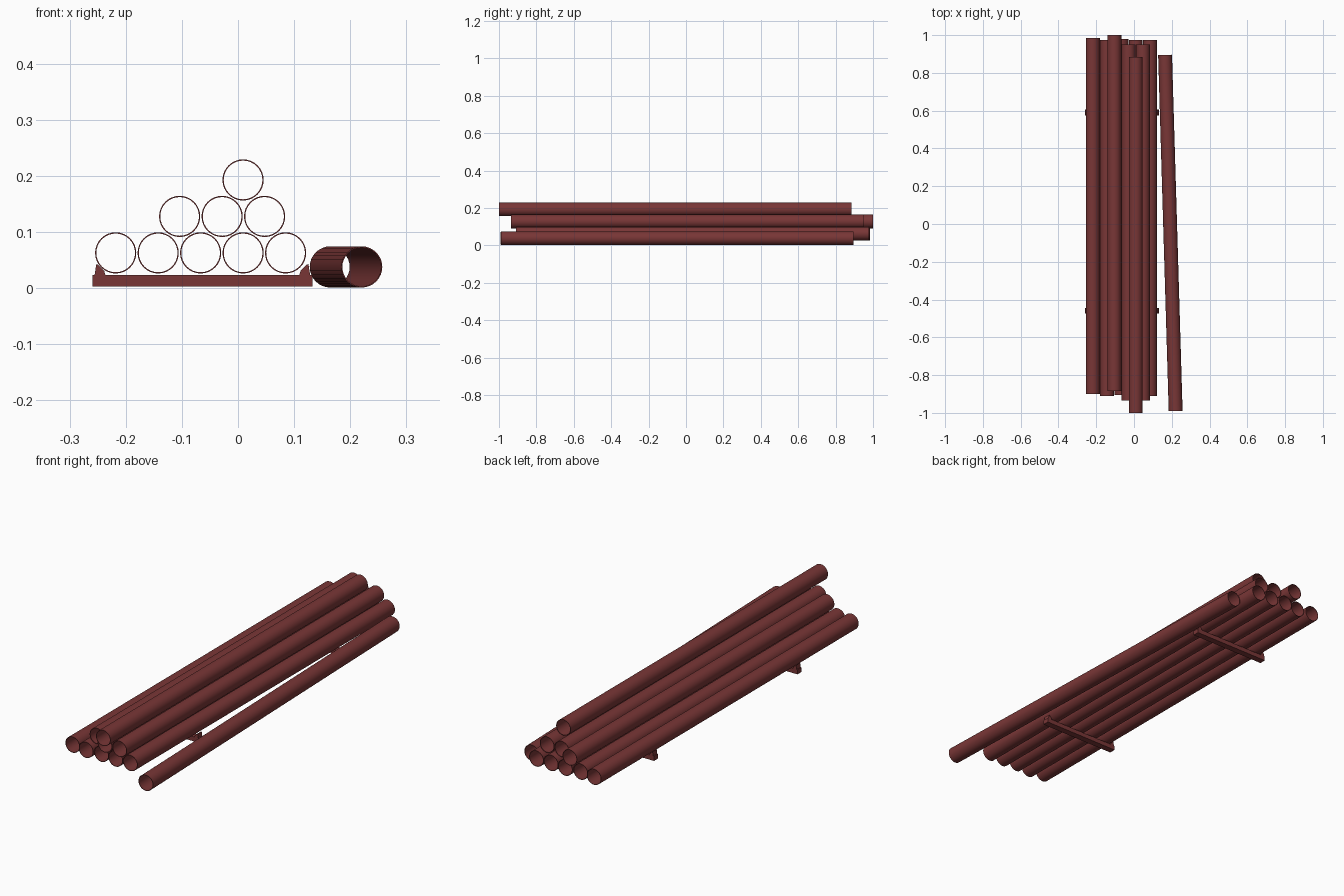
import bpy, bmesh, math
from mathutils import Vector

if "Cube" in bpy.data.objects:
    bpy.data.objects.remove(bpy.data.objects["Cube"])

# Single rusty red paint
paint = bpy.data.materials.new("rusty_red")
paint.diffuse_color = (0.19, 0.037, 0.037, 1)
paint.use_nodes = True
paint.node_tree.nodes["Principled BSDF"].inputs["Base Color"].default_value = paint.diffuse_color

R, WALL, LENGTH, SIDES = 0.0367, 0.0022, 1.885, 32


def finish(name, bm):
    bmesh.ops.recalc_face_normals(bm, faces=bm.faces)
    me = bpy.data.meshes.new(name)
    bm.to_mesh(me)
    bm.free()
    me.materials.append(paint)
    ob = bpy.data.objects.new(name, me)
    bpy.context.collection.objects.link(ob)
    return ob


def pipe(name, start, end):
    """Hollow tube between two points: outer wall, inner wall and end rings."""
    start, end = Vector(start), Vector(end)
    turn = (end - start).to_track_quat('Y', 'Z')
    length = (end - start).length
    bm = bmesh.new()
    loops = []
    for r, y in ((R, 0), (R, length), (R - WALL, length), (R - WALL, 0)):
        loops.append([bm.verts.new(start + turn @ Vector((
            r * math.cos(2 * math.pi * i / SIDES), y,
            r * math.sin(2 * math.pi * i / SIDES)))) for i in range(SIDES)])
    for a, b in zip(loops, loops[1:] + loops[:1]):
        for i in range(SIDES):
            j = (i + 1) % SIDES
            bm.faces.new((a[i], a[j], b[j], b[i]))
    ob = finish(name, bm)
    bpy.ops.object.select_all(action='DESELECT')
    ob.select_set(True)
    bpy.context.view_layer.objects.active = ob
    bpy.ops.object.shade_smooth_by_angle(angle=math.radians(30))


def prism(name, profile, y, depth):
    """Extrude an x-z outline along y, centred on the given y."""
    bm = bmesh.new()
    face = bm.faces.new([bm.verts.new((x, y - depth / 2, z)) for x, z in profile])
    out = bmesh.ops.extrude_face_region(bm, geom=[face])["geom"]
    bmesh.ops.translate(bm, vec=(0, depth, 0),
                        verts=[v for v in out if isinstance(v, bmesh.types.BMVert)])
    finish(name, bm)


# Stacked pipes: (height, first x, front ends)
rows = [
    ("bottom", 0.063, -0.218, (-0.90, -0.91, -0.905, -0.91, -0.91)),
    ("middle", 0.128, -0.104, (-0.885, -0.935, -0.935)),
    ("top", 0.193, 0.009, (-1.0,)),
]
for row, z, x0, fronts in rows:
    for i, y in enumerate(fronts):
        x = x0 + i * 0.0757
        pipe(f"{row}_pipe_{i + 1}", (x, y, z), (x, y + LENGTH, z))

# Loose pipe lying askew on the ground
pipe("loose_pipe", (0.2205, -0.99, 0.038), (0.1645, 0.895, 0.038))

# Bearer rails with a wedge stop at each end
MID = -0.0635
half = [(0.196, 0.003), (0.196, 0.024), (0.192, 0.024),
        (0.189, 0.043), (0.186, 0.042), (0.175, 0.031), (0.173, 0.024)]
outline = [(MID + x, z) for x, z in half] + [(MID - x, z) for x, z in reversed(half)]
for label, y in (("front", -0.46), ("back", 0.59)):
    prism(f"{label}_rail", outline, y, 0.03)
